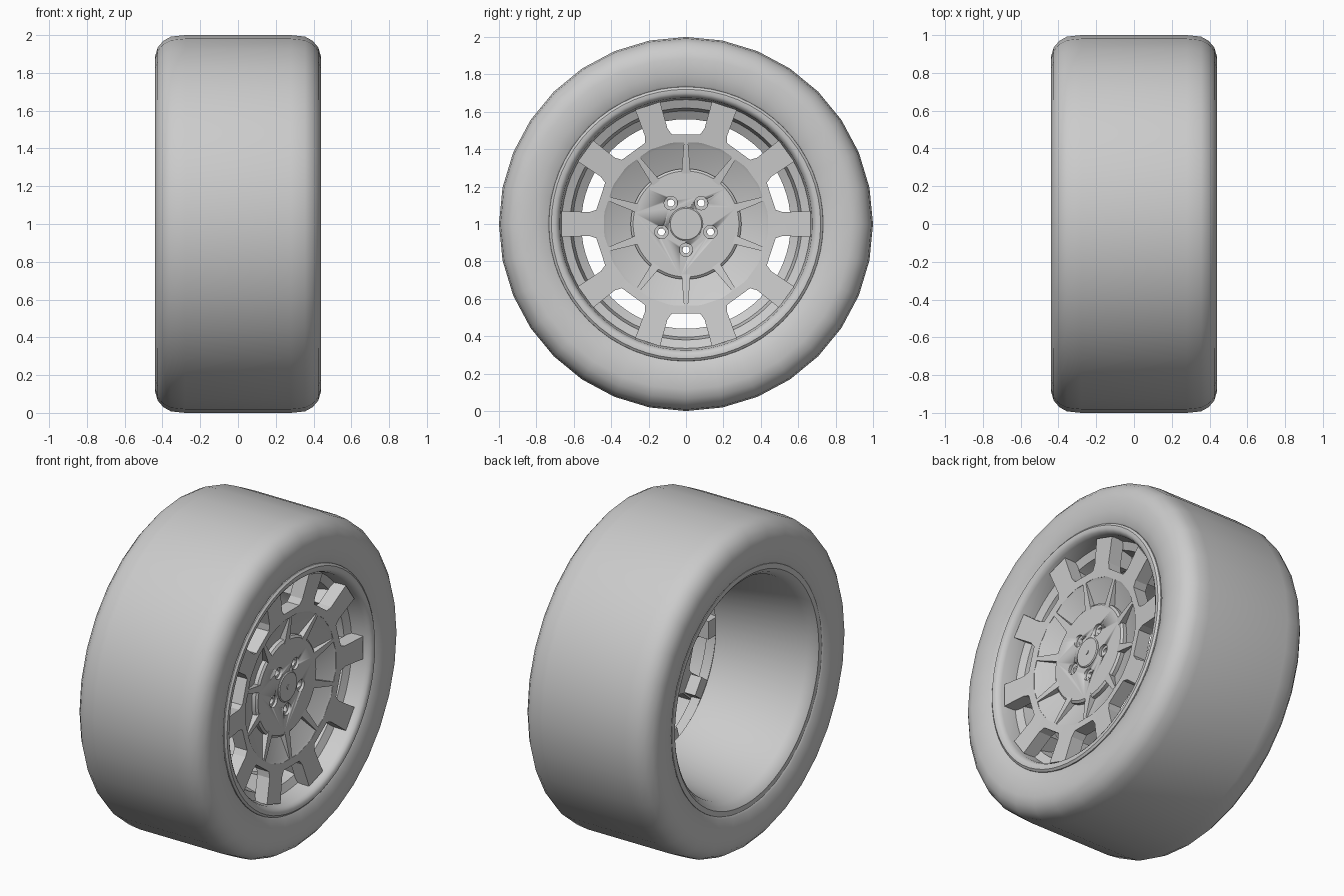
import bpy, bmesh
from math import sin, cos, pi, radians, degrees

if "Cube" in bpy.data.objects:
    bpy.data.objects.remove(bpy.data.objects["Cube"])

CZ = 1.0  # axle height; the axle runs along x


def P(x, r, a, t=0.0):
    """Point at axial x, radius r, angle a, tangential offset t."""
    return (x, r * cos(a) - t * sin(a), CZ + r * sin(a) + t * cos(a))


def finish(name, bm, angle=35):
    bmesh.ops.remove_doubles(bm, verts=bm.verts, dist=1e-5)
    bmesh.ops.recalc_face_normals(bm, faces=bm.faces)
    me = bpy.data.meshes.new(name)
    bm.to_mesh(me)
    bm.free()
    ob = bpy.data.objects.new(name, me)
    bpy.context.collection.objects.link(ob)
    bpy.ops.object.select_all(action='DESELECT')
    ob.select_set(True)
    bpy.context.view_layer.objects.active = ob
    bpy.ops.object.shade_smooth_by_angle(angle=radians(angle))
    return ob


def lathe(name, prof, segs, angle=35, closed=True):
    """Spin an (x, radius) profile round the axle."""
    bm = bmesh.new()
    rings = [[bm.verts.new(P(x, r, 2 * pi * i / segs)) for i in range(segs)] for x, r in prof]
    n = len(prof)
    for k in range(n if closed else n - 1):
        a, b = rings[k], rings[(k + 1) % n]
        for i in range(segs):
            j = (i + 1) % segs
            bm.faces.new((a[i], a[j], b[j], b[i]))
    if not closed:
        bm.faces.new(rings[0])
        bm.faces.new(rings[-1])
    return finish(name, bm, angle)


def add_block(bm, a, near, far):
    """Radial block; near/far = (radius, half width, back x, front x)."""
    v = []
    for r, w, xb, xf in (near, far):
        v.append([bm.verts.new(P(x, r, a, t)) for x, t in ((xb, -w), (xb, w), (xf, w), (xf, -w))])
    bm.faces.new(v[0])
    bm.faces.new(v[1])
    for i in range(4):
        j = (i + 1) % 4
        bm.faces.new((v[0][i], v[0][j], v[1][j], v[1][i]))


# Tyre: symmetric rounded section
half = [(0.36, 0.712), (0.405, 0.72), (0.42, 0.745), (0.435, 0.80), (0.44, 0.885),
        (0.425, 0.935), (0.395, 0.97), (0.355, 0.992), (0.28, 1.0)]
lathe("tyre", half + [(-x, r) for x, r in reversed(half)], 32, 50)

# Rim: front lip, dropped inner bed and barrel opening at the back
lathe("rim_barrel", [
    (0.40, 0.735), (0.42, 0.733), (0.43, 0.72), (0.43, 0.70), (0.42, 0.685), (0.40, 0.675),
    (0.31, 0.665), (0.29, 0.62), (0.22, 0.605), (0.19, 0.56), (0.16, 0.56),
    (-0.36, 0.655), (-0.40, 0.68), (-0.415, 0.70), (-0.415, 0.73), (-0.39, 0.735),
    (-0.37, 0.70), (0.37, 0.70)], 64)

# Spoke star: ten spokes round a shallow dished ring
bm = bmesh.new()
outline = []
for k in range(10):
    c = 36 * k
    outline += [(c + s * d, r) for s, d, r in (
        (-1, 9, 0.485), (-1, 7, 0.52), (-1, 6, 0.668), (1, 6, 0.668), (1, 7, 0.52), (1, 9, 0.485))]
face_x = lambda r: 0.36 + (r - 0.44) * 0.12
rows = []
for d, r in outline:
    a = radians(d)
    rows.append([bm.verts.new(P(x, q, a)) for x, q in (
        (0.36, 0.44), (face_x(r), r), (face_x(r) - 0.085, r), (0.275, 0.44))])
for i in range(len(rows)):
    a, b = rows[i], rows[(i + 1) % len(rows)]
    for m in range(4):
        bm.faces.new((a[m], a[(m + 1) % 4], b[(m + 1) % 4], b[m]))
finish("spoke_star", bm, 20)

# Legs joining the spokes to the rim
bm = bmesh.new()
for k in range(10):
    add_block(bm, radians(36 * k), (0.52, 0.055, 0.21, 0.30), (0.64, 0.055, 0.21, 0.36))
finish("spoke_legs", bm)

# Sloping pocket floor and the thin ribs dividing it
lathe("pocket_floor", [(0.36, 0.441), (0.35, 0.425), (0.295, 0.28), (0.25, 0.28), (0.275, 0.441)], 60)
bm = bmesh.new()
for k in range(10):
    add_block(bm, radians(36 * k + 18), (0.27, 0.024, 0.28, 0.335), (0.436, 0.011, 0.30, 0.361))
finish("pocket_ribs", bm)

# Hub plate with five stepped lug holes
hub = lathe("hub_plate", [(0.335, 0.283), (0.325, 0.296), (0.25, 0.296)], 60, closed=False)
for r, x0, x1 in ((0.036, 0.318, 0.40), (0.019, 0.15, 0.40)):
    bm = bmesh.new()
    for k in range(5):
        a = radians(270 + 72 * k)
        c = P(0, 0.138, a)
        ring = [[bm.verts.new((x, c[1] + r * cos(t), c[2] + r * sin(t)))
                 for t in (2 * pi * i / 20 for i in range(20))] for x in (x0, x1)]
        bm.faces.new(ring[0])
        bm.faces.new(ring[1])
        for i in range(20):
            j = (i + 1) % 20
            bm.faces.new((ring[0][i], ring[0][j], ring[1][j], ring[1][i]))
    cutter = finish("lug_cutter", bm)
    cutter.hide_render = True
    mod = hub.modifiers.new("lugs", 'BOOLEAN')
    mod.operation = 'DIFFERENCE'
    mod.solver = 'EXACT'
    mod.object = cutter
    bpy.context.view_layer.objects.active = hub
    bpy.ops.object.modifier_apply(modifier=mod.name)
    bpy.data.objects.remove(cutter)

# Centre cap with a small button
lathe("centre_cap", [(0.30, 0.09), (0.338, 0.09), (0.343, 0.084)], 40, closed=False)
lathe("cap_button", [(0.33, 0.014), (0.347, 0.014)], 16, closed=False)
